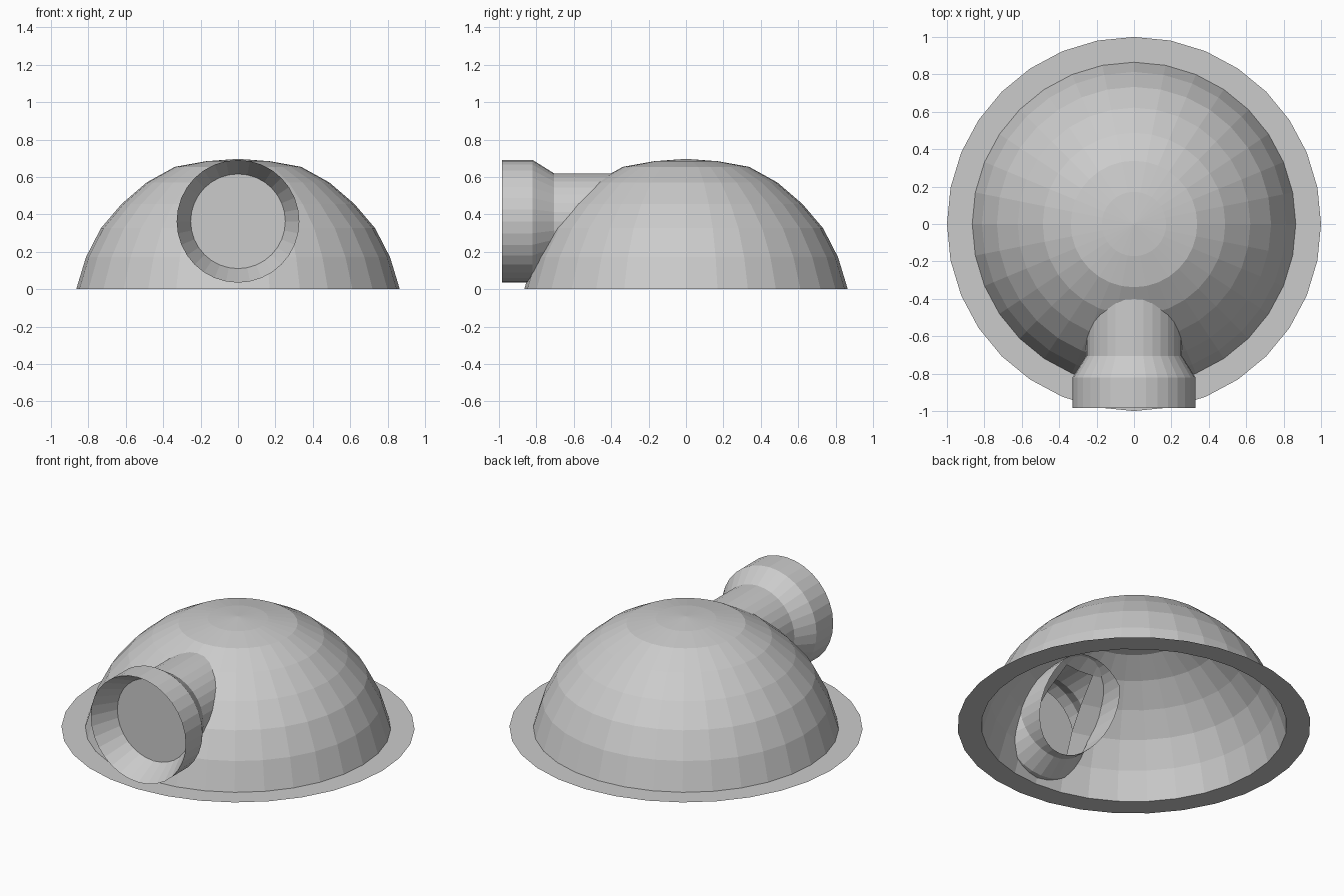
import bpy, bmesh
from math import sin, cos, tau, hypot

if "Cube" in bpy.data.objects:
    bpy.data.objects.remove(bpy.data.objects["Cube"])

SIDES = 32
PIPE_Z = 0.363
PIPE_R = 0.256


def finish(name, bm):
    bmesh.ops.remove_doubles(bm, verts=bm.verts, dist=0.0005)
    bmesh.ops.recalc_face_normals(bm, faces=bm.faces)
    mesh = bpy.data.meshes.new(name)
    bm.to_mesh(mesh)
    bm.free()
    ob = bpy.data.objects.new(name, mesh)
    bpy.context.collection.objects.link(ob)
    return ob


def lathe(profile, place):
    """Revolve (radius, height) points; place() maps radius, height, angle to a position."""
    bm = bmesh.new()
    rings = [[bm.verts.new(place(r, h, tau * i / SIDES)) for i in range(SIDES)]
             for r, h in profile]
    for a, b in zip(rings, rings[1:]):
        for i in range(SIDES):
            j = (i + 1) % SIDES
            bm.faces.new((a[i], a[j], b[j], b[i]))
    bmesh.ops.remove_doubles(bm, verts=bm.verts, dist=0.0005)
    return bm


def upright(r, h, a):
    return (r * sin(a), r * cos(a), h)


def forward(r, h, a):
    return (r * sin(a), h, PIPE_Z + r * cos(a))


# Dome shell, opened where it lies wholly inside the pipe
dome = lathe([(0.865, 0), (0.813, 0.171), (0.733, 0.326), (0.622, 0.456),
              (0.488, 0.571), (0.338, 0.654), (0.172, 0.684), (0, 0.697)], upright)
inside = [f for f in dome.faces
          if all(v.co.y < 0 and hypot(v.co.x, v.co.z - PIPE_Z) < PIPE_R for v in f.verts)]
bmesh.ops.delete(dome, geom=inside, context='FACES')
finish("dome", dome)

# Flat brim around the dome
brim = lathe([(1.0, 0), (0.865, 0)], upright)
finish("brim", brim)

# Pipe with flared mouth, closed funnel inside, and a slanted rear end
pipe = lathe([(0, -0.83), (0.253, -0.83), (0.328, -0.985), (0.328, -0.82),
              (PIPE_R, -0.705), (PIPE_R, -0.39)], forward)
for v in pipe.verts:
    if v.co.y > -0.4:
        v.co.y = max(-0.70, -0.38 - 0.7 * max(0, 0.50 - v.co.z))
finish("pipe", pipe)
